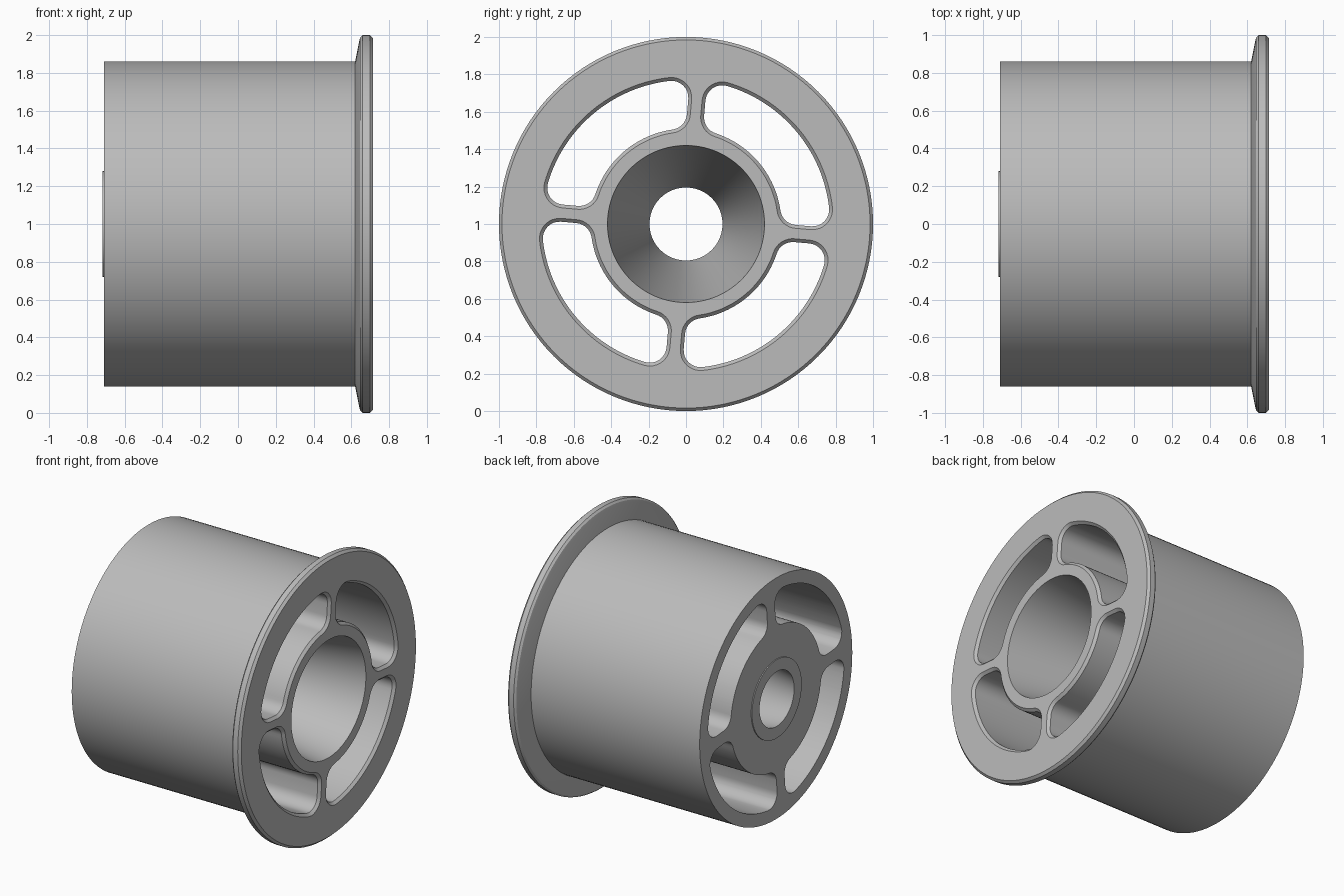
import bpy, bmesh
from math import sin, cos, pi, radians, sqrt, atan2

cube = bpy.data.objects.get("Cube")
if cube:
    bpy.data.objects.remove(cube, do_unlink=True)

STEPS = 128                      # segments round the wheel
FRONT, BACK = 0.715, -0.71       # end faces along the axle
CHAMFER = 0.018
SPOKE_TURN = radians(-5)         # spokes lean slightly from the vertical

grey = bpy.data.materials.new("plain grey")
grey.use_nodes = True
colour = (0.5, 0.5, 0.5, 1)
grey.diffuse_color = colour
grey.node_tree.nodes["Principled BSDF"].inputs["Base Color"].default_value = colour


def make_object(name, bm):
    bmesh.ops.recalc_face_normals(bm, faces=bm.faces)
    mesh = bpy.data.meshes.new(name)
    bm.to_mesh(mesh)
    bm.free()
    mesh.materials.append(grey)
    obj = bpy.data.objects.new(name, mesh)
    bpy.context.collection.objects.link(obj)
    return obj


def bridge(bm, a, b):
    for i in range(len(a)):
        j = (i + 1) % len(a)
        bm.faces.new((a[i], a[j], b[j], b[i]))


def revolve(name, profile):
    """Turn a closed (x, radius) profile round the axle."""
    bm = bmesh.new()
    rings = [[bm.verts.new((x, r * cos(2 * pi * i / STEPS), 1 + r * sin(2 * pi * i / STEPS)))
              for i in range(STEPS)] for x, r in profile]
    for i, ring in enumerate(rings):
        bridge(bm, ring, rings[(i + 1) % len(rings)])
    return make_object(name, bm)


def arc(cx, cy, r, start, end, n):
    return [(cx + r * cos(start + (end - start) * i / n),
             cy + r * sin(start + (end - start) * i / n)) for i in range(n + 1)]


def slot_outline(grow):
    """Rounded quarter-ring outline between two spokes, enlarged by grow."""
    fillet, inner, outer, half_spoke = 0.09, 0.51, 0.77, 0.046
    cy = half_spoke + fillet
    cx_out = sqrt((outer - fillet) ** 2 - cy ** 2)
    cx_in = sqrt((inner + fillet) ** 2 - cy ** 2)
    a_out, a_in = atan2(cy, cx_out), atan2(cy, cx_in)
    r = fillet + grow
    half = arc(0, 0, inner - grow, pi / 4, a_in, 14)
    half += arc(cx_in, cy, r, pi + a_in, 1.5 * pi, 8)[1:]
    half += arc(cx_out, cy, r, -pi / 2, a_out, 8)
    half += arc(0, 0, outer + grow, a_out, pi / 4, 16)[1:]
    return half + [(y, x) for x, y in half[-2:0:-1]]


# Wheel: tread, tapered flange, cone-shaped bore and raised boss
wheel = revolve("flanged_wheel", [
    (BACK, 0.86), (0.62, 0.86),
    (0.642, 0.97), (0.647, 0.988), (0.66, 1.0),
    (0.698, 1.0), (FRONT, 0.984),
    (FRONT, 0.42), (-0.717, 0.195),
    (-0.717, 0.28), (BACK, 0.28),
])

# Four through slots, chamfered at the flange face
bm = bmesh.new()
for quarter in range(4):
    turn = SPOKE_TURN + quarter * pi / 2
    c, s = cos(turn), sin(turn)
    rings = []
    for x, grow in ((-0.8, 0), (FRONT - CHAMFER, 0), (FRONT + 0.01, CHAMFER + 0.01)):
        rings.append([bm.verts.new((x, u * c - v * s, 1 + u * s + v * c))
                      for u, v in slot_outline(grow)])
    bridge(bm, rings[0], rings[1])
    bridge(bm, rings[1], rings[2])
    bm.faces.new(rings[0])
    bm.faces.new(rings[2])
cutter = make_object("slot_cutter", bm)
cutter.hide_render = True

# Cut the slots and shade the curved walls smooth
bpy.ops.object.select_all(action='DESELECT')
wheel.select_set(True)
bpy.context.view_layer.objects.active = wheel
cut = wheel.modifiers.new("slots", 'BOOLEAN')
cut.operation = 'DIFFERENCE'
cut.solver = 'EXACT'
cut.object = cutter
bpy.ops.object.modifier_apply(modifier=cut.name)
bpy.data.objects.remove(cutter, do_unlink=True)
bpy.ops.object.shade_smooth_by_angle(angle=radians(25))
